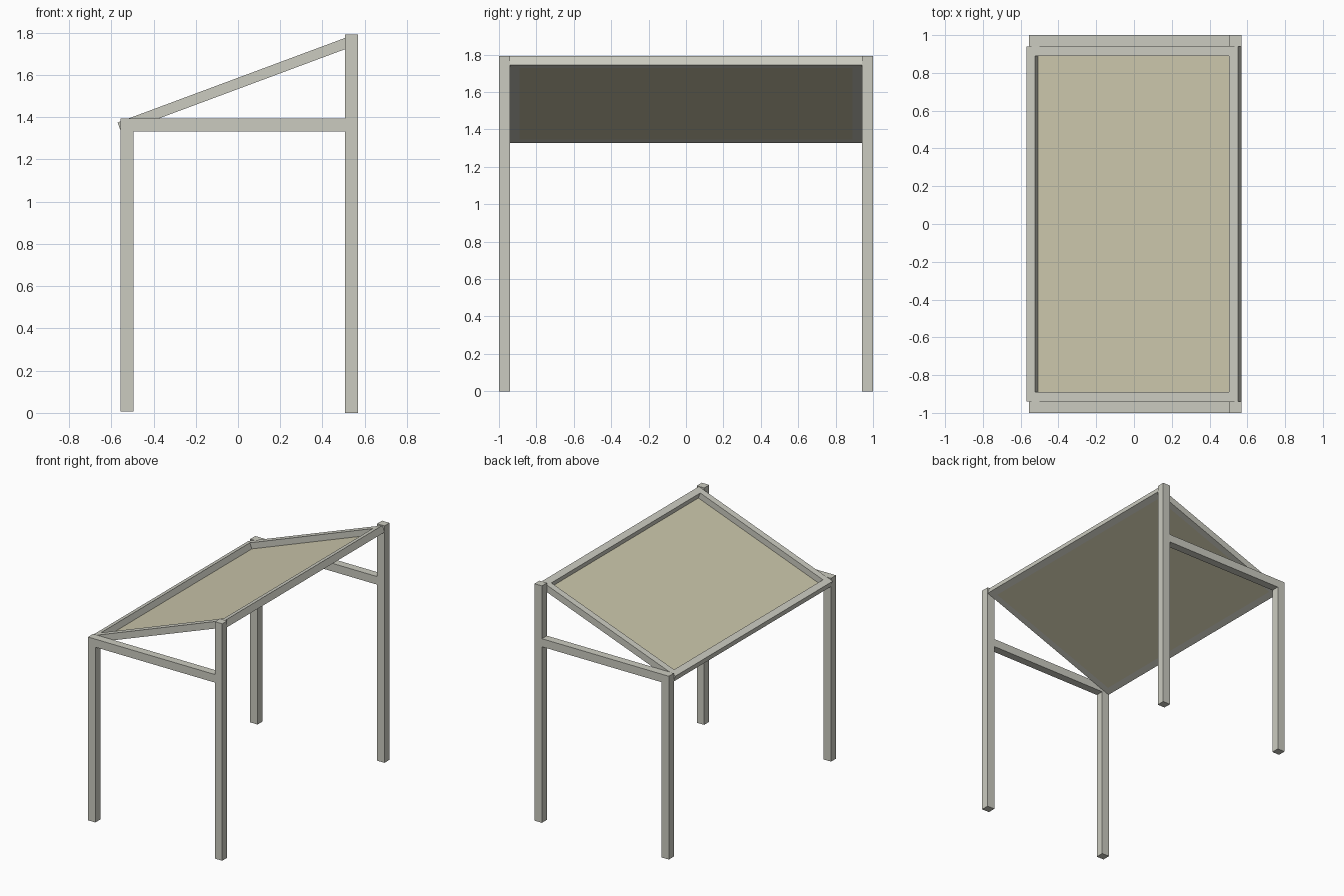
import bpy, math
from mathutils import Matrix

if "Cube" in bpy.data.objects:
    bpy.data.objects.remove(bpy.data.objects["Cube"])


def material(name, rgb):
    m = bpy.data.materials.new(name)
    m.diffuse_color = (*rgb, 1.0)
    m.use_nodes = True
    m.node_tree.nodes["Principled BSDF"].inputs["Base Color"].default_value = m.diffuse_color
    return m


GREY = material("pale grey metal", (0.60, 0.60, 0.53))
CREAM = material("cream panel", (0.60, 0.57, 0.41))


def box(name, lo, hi, mat, matrix=Matrix()):
    """Axis-aligned box between two corners, then placed by matrix."""
    bpy.ops.mesh.primitive_cube_add(size=1)
    ob = bpy.context.object
    ob.name = name
    ob.data.transform(
        Matrix.Translation([(a + b) / 2 for a, b in zip(lo, hi)])
        @ Matrix.Diagonal([b - a for a, b in zip(lo, hi)] + [1]))
    ob.matrix_world = matrix
    ob.data.materials.append(mat)
    return ob


# Posts and horizontal side rails at both ends
for side, y in (("front", -1.0), ("back", 0.94)):
    box(side + "_short_post", (-0.556, y, 0.006), (-0.494, y + 0.06, 1.332), GREY)
    box(side + "_tall_post", (0.506, y, 0), (0.568, y + 0.06, 1.793), GREY)
    box(side + "_side_rail", (-0.556, y, 1.332), (0.506, y + 0.06, 1.393), GREY)

# Tilted roof frame, built flat in local space then rotated
tilt = Matrix.Translation((-0.001, 0, 1.56)) @ Matrix.Rotation(math.radians(-20.4), 4, 'Y')
L, W, T, H = 0.598, 0.94, 0.05, 0.025
for side, y in (("front", -W), ("back", W - T)):
    box(side + "_roof_rafter", (-L + T, y, -H), (L - T, y + T, H), GREY, tilt)
for side, x in (("lower", -L), ("upper", L - T)):
    box(side + "_roof_beam", (x, -W, -H), (x + T, W, H), GREY, tilt)

# Thin panel set in the bottom of the frame
box("roof_panel", (-L + T, -W + T, -H), (L - T, W - T, -H + 0.005), CREAM, tilt)
